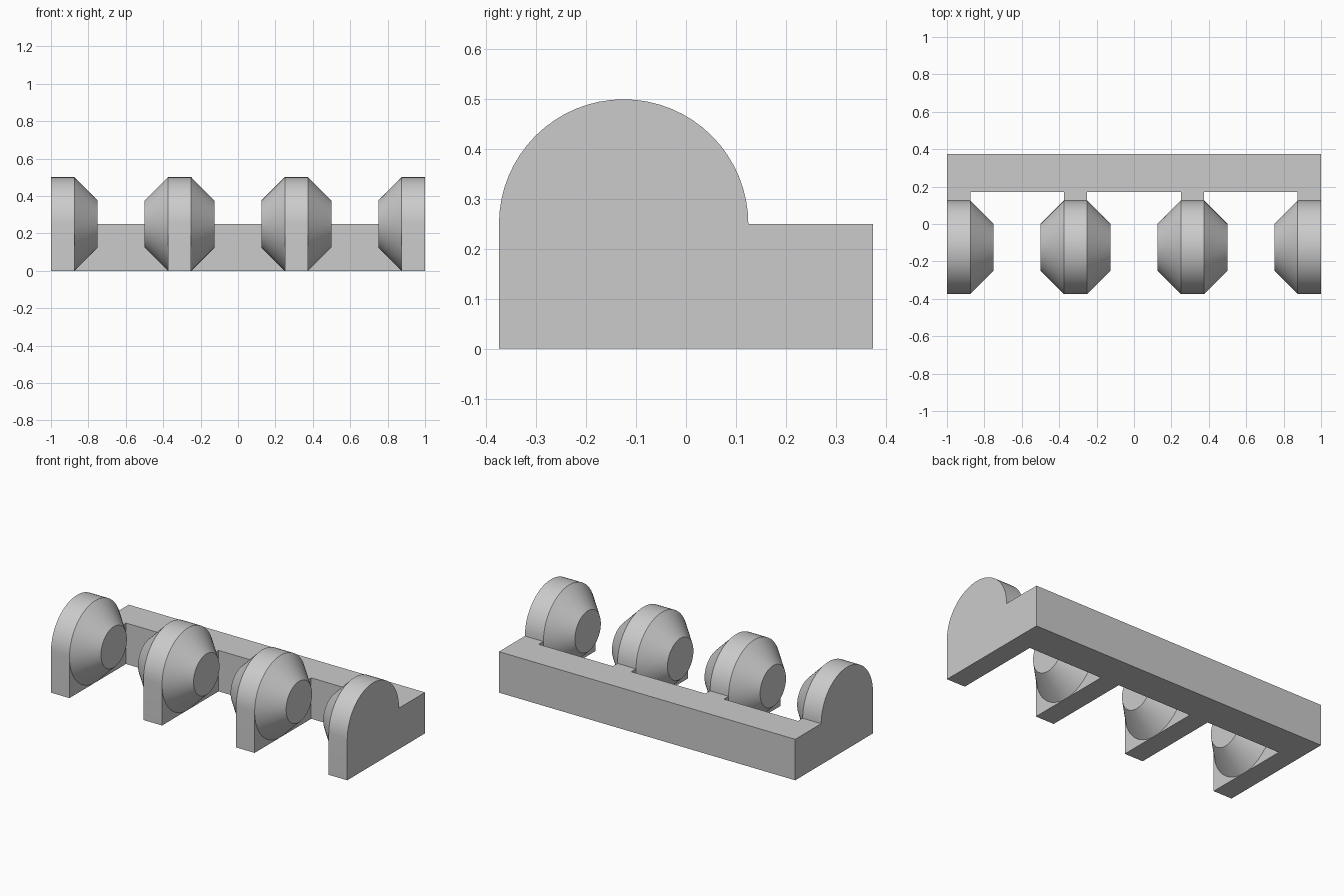
import bpy
import bmesh
from math import pi, sin, cos, radians
from mathutils import Matrix

cube = bpy.data.objects.get("Cube")
if cube:
    bpy.data.objects.remove(cube, do_unlink=True)

GREY = (0.6, 0.6, 0.6, 1)
grey = bpy.data.materials.new("light grey")
grey.use_nodes = True
grey.diffuse_color = GREY
grey.node_tree.nodes["Principled BSDF"].inputs["Base Color"].default_value = GREY

R = 0.25          # disc radius, also the height of its axis
AXIS_Y = -0.125
THICK = 0.125     # plate thickness
BAR_FRONT, BAR_BACK = 0.17, 0.375
SEGMENTS = 64


def add_object(name, bm):
    bmesh.ops.recalc_face_normals(bm, faces=bm.faces)
    mesh = bpy.data.meshes.new(name)
    bm.to_mesh(mesh)
    bm.free()
    mesh.materials.append(grey)
    obj = bpy.data.objects.new(name, mesh)
    bpy.context.collection.objects.link(obj)
    return obj


def extrude_x(name, profile, x0, x1):
    """Solid from a (y, z) outline running from x0 to x1."""
    bm = bmesh.new()
    face = bm.faces.new([bm.verts.new((x0, y, z)) for y, z in profile])
    new = bmesh.ops.extrude_face_region(bm, geom=[face])["geom"]
    verts = [v for v in new if isinstance(v, bmesh.types.BMVert)]
    bmesh.ops.translate(bm, verts=verts, vec=(x1 - x0, 0, 0))
    return add_object(name, bm)


def smooth(obj):
    bpy.ops.object.select_all(action="DESELECT")
    obj.select_set(True)
    bpy.context.view_layer.objects.active = obj
    bpy.ops.object.shade_smooth_by_angle(angle=radians(25))


def frustum(name, x, side):
    """Tapered boss on one side of a plate, open where it meets the plate."""
    bm = bmesh.new()
    bmesh.ops.create_cone(bm, cap_ends=True, segments=SEGMENTS,
                          radius1=R, radius2=R / 2, depth=THICK)
    base = [f for f in bm.faces if f.normal.z < -0.9]
    bmesh.ops.delete(bm, geom=base, context="FACES_ONLY")
    place = Matrix.Translation((x + side * THICK, AXIS_Y, R))
    bm.transform(place @ Matrix.Rotation(side * pi / 2, 4, "Y"))
    smooth(add_object(name, bm))


# Rear bar joining all the plates
bar = extrude_x("rear_bar_and_plates",
                [(BAR_FRONT, 0), (BAR_BACK, 0), (BAR_BACK, R), (BAR_FRONT, R)], -1, 1)

# Round-topped plates, each with a foot reaching back to the bar
arc = [(AXIS_Y + R * cos(a), R + R * sin(a))
       for a in (pi * i / (SEGMENTS // 2) for i in range(SEGMENTS // 2 + 1))]
plate_outline = [(AXIS_Y - R, 0), (BAR_BACK, 0), (BAR_BACK, R)] + arc
plate_x = [-1 + THICK / 2, -0.3125, 0.3125, 1 - THICK / 2]
for x in plate_x:
    plate = extrude_x("plate_cutter", plate_outline, x - THICK / 2, x + THICK / 2)
    mod = bar.modifiers.new("join", "BOOLEAN")
    mod.operation, mod.solver, mod.object = "UNION", "EXACT", plate
    bpy.context.view_layer.objects.active = bar
    bpy.ops.object.modifier_apply(modifier=mod.name)
    bpy.data.objects.remove(plate, do_unlink=True)

# Merge coplanar pieces left by the joins
bm = bmesh.new()
bm.from_mesh(bar.data)
bmesh.ops.remove_doubles(bm, verts=bm.verts, dist=0.0001)
bmesh.ops.dissolve_limit(bm, angle_limit=radians(0.5), verts=bm.verts, edges=bm.edges)
bm.to_mesh(bar.data)
bm.free()
smooth(bar)

# Tapered bosses: inner side only on the end plates, both sides on the middle ones
for i, x in enumerate(plate_x):
    for side in (-1, 1):
        if abs(x + side * THICK) < 1:
            frustum(f"boss_{i + 1}_{'left' if side > 0 else 'right'}", x, side)
